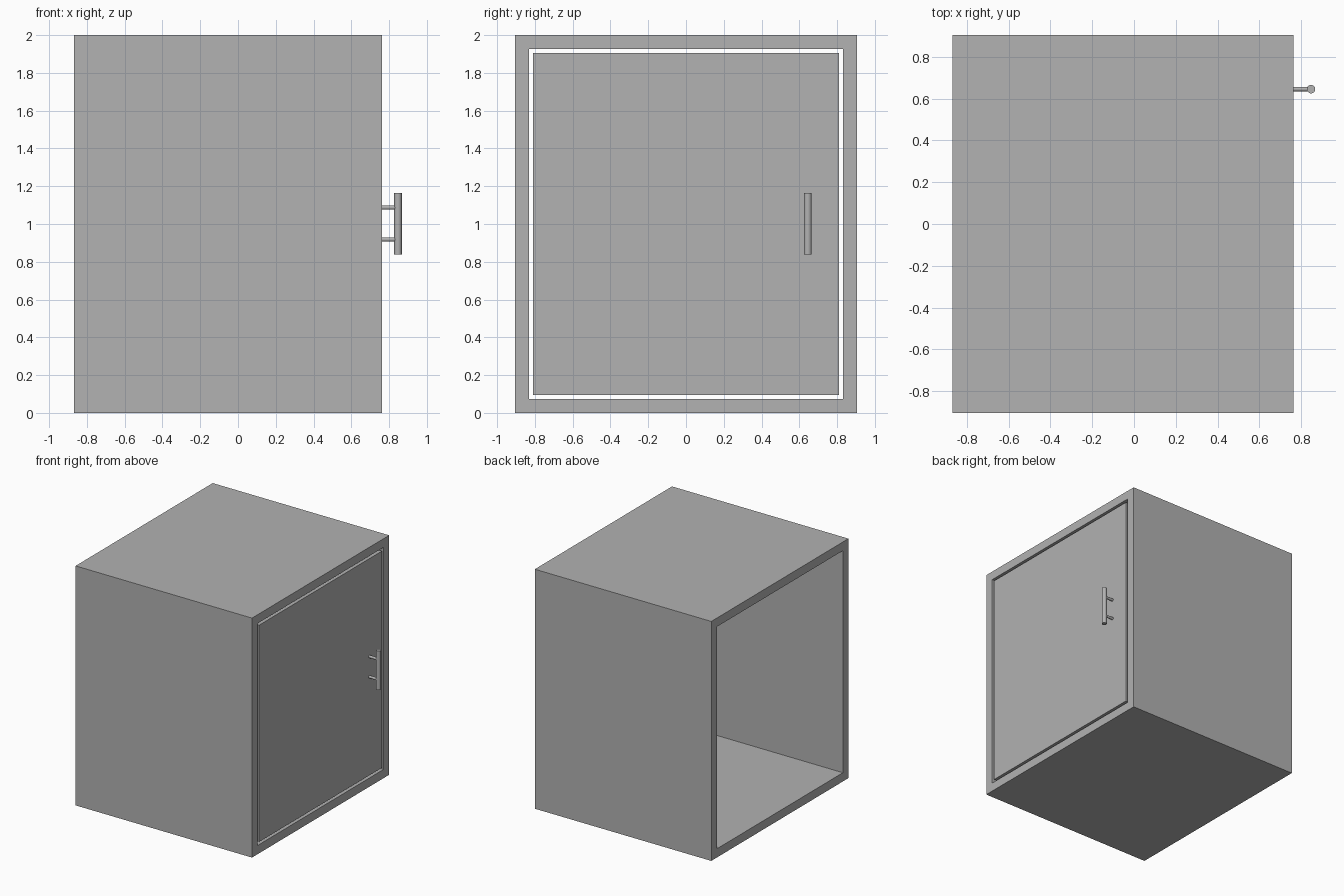
import bpy, bmesh, math
from mathutils import Matrix, Vector

old = bpy.data.objects.get("Cube")
if old:
    bpy.data.objects.remove(old, do_unlink=True)

grey = bpy.data.materials.new("plain grey")
grey.use_nodes = True
COLOUR = (0.445, 0.445, 0.445, 1)
grey.diffuse_color = COLOUR
grey.node_tree.nodes["Principled BSDF"].inputs["Base Color"].default_value = COLOUR

BACK, FRONT = -0.867, 0.763      # open end and door end along x
HALF_Y, WALL, GAP = 0.905, 0.073, 0.022
DOOR_THICK = 0.07
HANDLE_Y, HANDLE_X = 0.645, 0.847


def finish(name, bm):
    bmesh.ops.recalc_face_normals(bm, faces=bm.faces[:])
    mesh = bpy.data.meshes.new(name)
    bm.to_mesh(mesh)
    bm.free()
    mesh.materials.append(grey)
    obj = bpy.data.objects.new(name, mesh)
    bpy.context.collection.objects.link(obj)
    return obj


def rectangle(bm, x, inset):
    y, low, high = HALF_Y - inset, inset, 2 - inset
    return [bm.verts.new((x, *c)) for c in
            ((-y, low), (y, low), (y, high), (-y, high))]


def rod(name, radius, length, centre, axis):
    bm = bmesh.new()
    turn = Vector((0, 0, 1)).rotation_difference(Vector(axis)).to_matrix().to_4x4()
    bmesh.ops.create_cone(bm, cap_ends=True, segments=32, radius1=radius,
                          radius2=radius, depth=length,
                          matrix=Matrix.Translation(centre) @ turn)
    obj = finish(name, bm)
    bpy.ops.object.select_all(action='DESELECT')
    obj.select_set(True)
    bpy.context.view_layer.objects.active = obj
    bpy.ops.object.shade_smooth_by_angle(angle=math.radians(40))


# Cabinet shell: a rectangular ring extruded from the open end to the door end
bm = bmesh.new()
outer, inner = rectangle(bm, BACK, 0), rectangle(bm, BACK, WALL)
ring = [bm.faces.new((outer[i], outer[(i + 1) % 4], inner[(i + 1) % 4], inner[i]))
        for i in range(4)]
new = bmesh.ops.extrude_face_region(bm, geom=ring, use_keep_orig=True)["geom"]
bmesh.ops.translate(bm, vec=(FRONT - BACK, 0, 0),
                    verts=[v for v in new if isinstance(v, bmesh.types.BMVert)])
finish("cabinet_shell", bm)

# Door panel, flush with the frame and separated by a narrow gap
bm = bmesh.new()
face = bm.faces.new(rectangle(bm, FRONT - DOOR_THICK, WALL + GAP))
new = bmesh.ops.extrude_face_region(bm, geom=[face], use_keep_orig=True)["geom"]
bmesh.ops.translate(bm, vec=(DOOR_THICK, 0, 0),
                    verts=[v for v in new if isinstance(v, bmesh.types.BMVert)])
finish("door", bm)

# Bar handle on two posts
rod("handle_bar", 0.02, 0.325, (HANDLE_X, HANDLE_Y, 1.002), (0, 0, 1))
for label, z in (("upper", 1.087), ("lower", 0.918)):
    rod(label + "_handle_post", 0.011, HANDLE_X - FRONT,
        ((HANDLE_X + FRONT) / 2, HANDLE_Y, z), (1, 0, 0))
